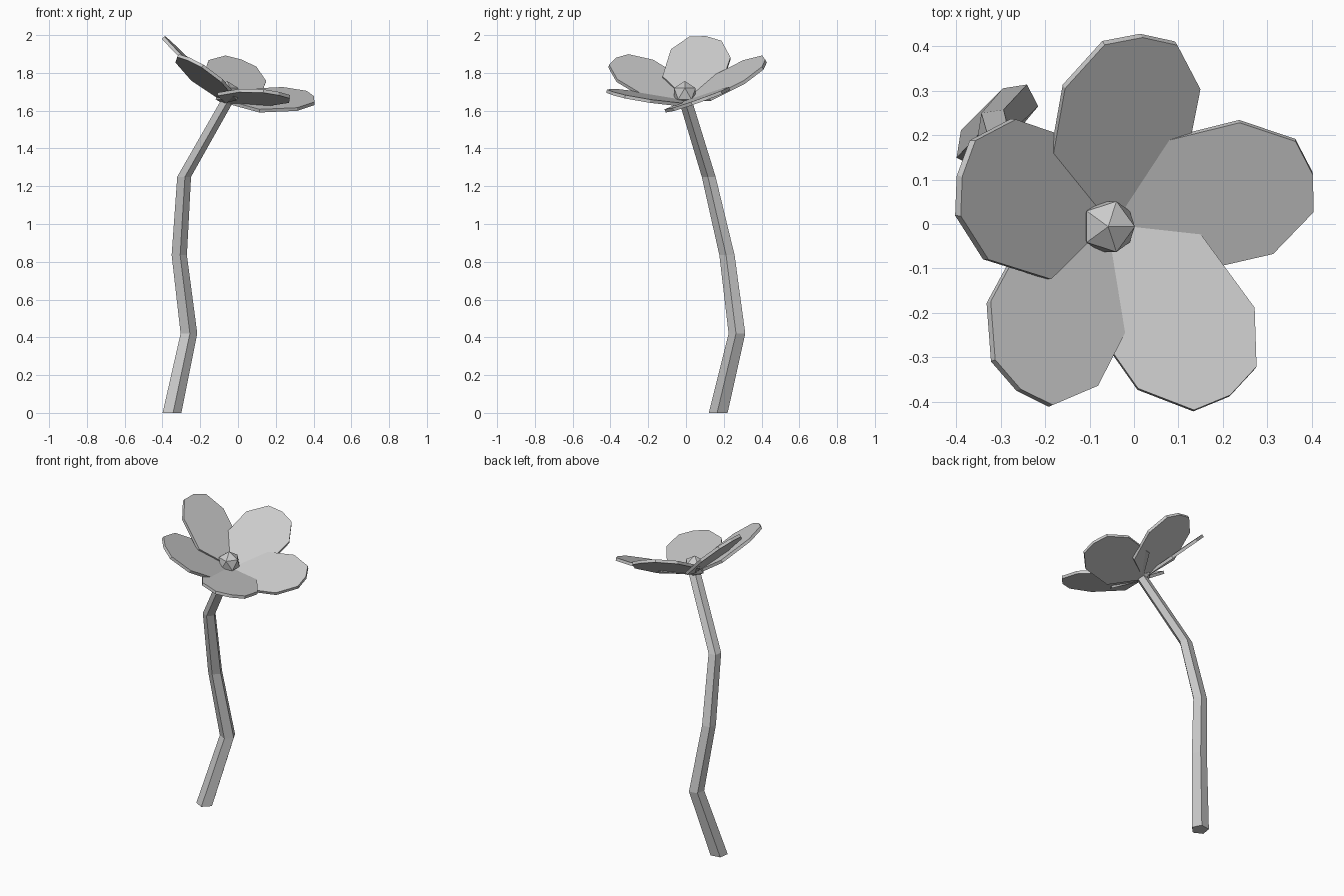
import bpy, bmesh, math
from mathutils import Vector

if "Cube" in bpy.data.objects:
    bpy.data.objects.remove(bpy.data.objects["Cube"])


def finish(bm, name):
    bmesh.ops.recalc_face_normals(bm, faces=bm.faces)
    mesh = bpy.data.meshes.new(name)
    bm.to_mesh(mesh)
    bm.free()
    obj = bpy.data.objects.new(name, mesh)
    bpy.context.collection.objects.link(obj)
    return obj


# Stem: five-sided tube lofted through bent centre points (x, y, z, radius)
path = [(-0.352, 0.173, 0.0, 0.053), (-0.262, 0.272, 0.42, 0.047),
        (-0.313, 0.219, 0.835, 0.043), (-0.287, 0.122, 1.25, 0.039),
        (-0.06, 0.0, 1.65, 0.037)]
bm = bmesh.new()
rings = []
for x, y, z, r in path:
    angles = [math.radians(63 + 72 * i) for i in range(5)]
    rings.append([bm.verts.new((x + r * math.cos(a), y + r * math.sin(a), z)) for a in angles])
for lo, hi in zip(rings, rings[1:]):
    for i in range(5):
        j = (i + 1) % 5
        bm.faces.new((lo[i], lo[j], hi[j], hi[i]))
bm.faces.new(rings[0][::-1])
bm.faces.new(rings[-1])
finish(bm, "stem")

# Petals: one half outline (along, across), mirrored, laid in a tilted plane
half = [(0.14, 0.16), (0.345, 0.162), (0.457, 0.087)]
outline = [(0, 0)] + half + [(0.476, 0)] + [(u, -v) for u, v in half[::-1]]
THICK = 0.018


def petal(name, tip, slope, base_z):
    a, b = slope
    along = Vector((tip[0], tip[1], a * tip[0] + b * tip[1])).normalized()
    normal = Vector((-a, -b, 1)).normalized()
    across = normal.cross(along)
    base = Vector((-0.06, 0.0, base_z))
    bm = bmesh.new()
    top = [bm.verts.new(base + along * u + across * v) for u, v in outline]
    low = [bm.verts.new(p.co - normal * THICK) for p in top]
    bm.faces.new(top)
    bm.faces.new(low[::-1])
    n = len(top)
    for i in range(n):
        j = (i + 1) % n
        bm.faces.new((low[i], low[j], top[j], top[i]))
    finish(bm, name)


# tip direction in plan, plane slope in x and y, height at the flower centre
petal("petal_right", (0.46, 0.11), (-0.04, 0.36), 1.655)
petal("petal_back", (0.08, 0.425), (-0.36, 0.57), 1.66)
petal("petal_left", (-0.335, 0.11), (-0.99, 0.06), 1.665)
petal("petal_front_left", (-0.20, -0.38), (-0.64, -0.27), 1.655)
petal("petal_front_right", (0.28, -0.39), (-0.09, -0.18), 1.655)

# Flower centre: low-poly ball
bpy.ops.mesh.primitive_ico_sphere_add(subdivisions=1, radius=0.067,
                                      location=(-0.058, -0.006, 1.69))
bpy.context.object.name = "flower_centre"
